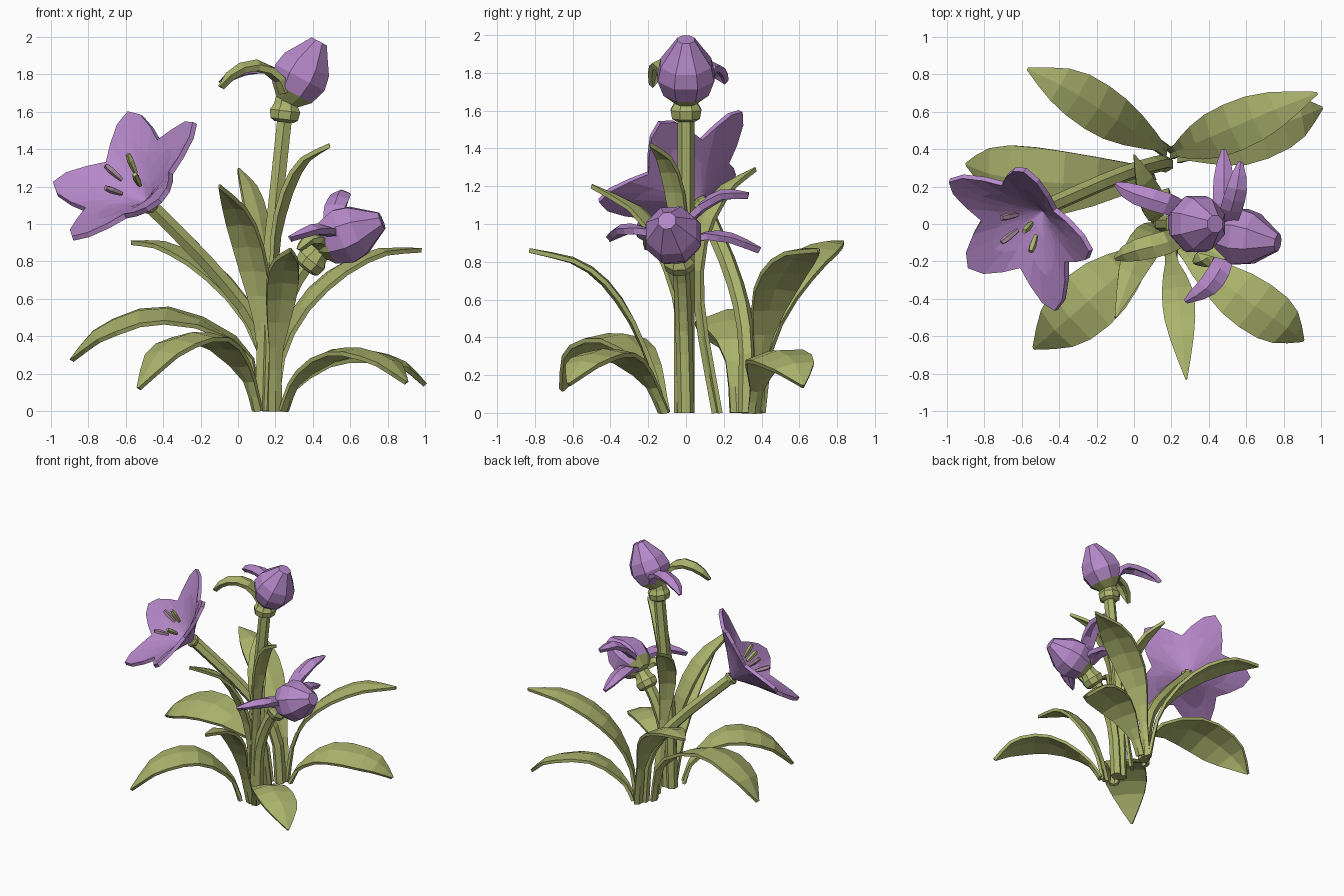
import bpy, math
from mathutils import Vector as V

if "Cube" in bpy.data.objects:
    bpy.data.objects.remove(bpy.data.objects["Cube"])


def material(name, rgb):
    m = bpy.data.materials.new(name)
    m.diffuse_color = (*rgb, 1)
    m.use_nodes = True
    m.node_tree.nodes["Principled BSDF"].inputs["Base Color"].default_value = m.diffuse_color
    return m


GREEN = material("leaf green", (0.41, 0.46, 0.155))
PURPLE = material("petal purple", (0.46, 0.245, 0.58))
MAUVE = material("stamen mauve", (0.42, 0.27, 0.36))


def spline(pts, n):
    """n+1 samples of a Catmull-Rom curve through pts."""
    p = [V(q) for q in pts]
    p = [2 * p[0] - p[1]] + p + [2 * p[-1] - p[-2]]
    out = []
    for k in range(n + 1):
        s = k / n * (len(p) - 3)
        i = min(int(s), len(p) - 4)
        t = s - i
        a, b, c, d = p[i:i + 4]
        out.append(0.5 * (2 * b + (c - a) * t + (2 * a - 5 * b + 4 * c - d) * t * t
                          + (3 * b - a - 3 * c + d) * t ** 3))
    return out


def tangents(p):
    return [(p[min(i + 1, len(p) - 1)] - p[max(i - 1, 0)]).normalized() for i in range(len(p))]


def make(name, verts, faces, mats, thick=0):
    me = bpy.data.meshes.new(name)
    me.from_pydata([tuple(v) for v in verts], [], faces)
    for m in mats:
        me.materials.append(m)
    ob = bpy.data.objects.new(name, me)
    bpy.context.collection.objects.link(ob)
    if thick:
        mod = ob.modifiers.new("thickness", 'SOLIDIFY')
        mod.thickness = thick
        mod.offset = 0
    return ob


def tube(name, p, radii, sides, mats, split=0):
    """Rings swept along p; side faces from ring number 'split' on use the last material."""
    verts, faces = [], []
    for c, t, r in zip(p, tangents(p), radii):
        u = V((0, 1, 0)).cross(t).normalized()
        w = t.cross(u)
        for k in range(sides):
            a = 2 * math.pi * (k + 0.5) / sides
            verts.append(c + r * (math.cos(a) * u + math.sin(a) * w))
    n = len(p)
    for i in range(n - 1):
        for k in range(sides):
            j = (k + 1) % sides
            faces.append((i * sides + k, i * sides + j, (i + 1) * sides + j, (i + 1) * sides + k))
    faces += [tuple(range(sides))[::-1], tuple(range((n - 1) * sides, n * sides))]
    ob = make(name, verts, faces, mats)
    for i, f in enumerate(ob.data.polygons):
        ring = i // sides if i < (n - 1) * sides else (0 if i == (n - 1) * sides else n)
        f.material_index = len(mats) - 1 if ring >= split else 0
    return ob


LEAF = [.2, .2, .25, .45, .72, .93, 1, .95, .75, .42, .04]
CURL = [.8, .95, 1, .95, .85, .6, .1]


def leaf(name, pts, half, mat=GREEN, shape=LEAF, thick=0.024, base=0.032, fold=-.12, roll=0):
    """Blade along a curve: channelled at its base, folded by 'fold' and tilted by 'roll' further out."""
    n = len(shape) - 1
    p = spline(pts, n)
    d = p[-1] - p[0]
    side = V((d.x, d.y, 0)).cross(V((0, 0, 1))).normalized()
    verts, faces = [], []
    for i, (c, t) in enumerate(zip(p, tangents(p))):
        w = half * shape[i]
        if i < n * 0.6:
            w = max(w, base)
        up = side.cross(t).normalized() * w
        k = min(1, i / n / .5)
        f, r = .3 * (1 - k) + fold * k, roll * k
        verts += [c - side * w + up * (f - r), c - up * f * .4, c + side * w + up * (f + r)]
    for i in range(n):
        a = 3 * i
        faces += [(a, a + 1, a + 4, a + 3), (a + 1, a + 2, a + 5, a + 4)]
    return make(name, verts, faces, [mat], thick)


# Stems
R = [.045] * 9
tube("main_stem", spline([(.13, 0, 0), (.15, 0, .6), (.2, 0, 1.1), (.25, 0, 1.57)], 8), R, 6, [GREEN])
tube("left_stem", spline([(.17, .32, 0), (.12, .32, .4), (-.1, .25, .72), (-.47, .09, 1.1)], 8), R, 6, [GREEN])
tube("right_stem", spline([(.18, 0, 0), (.2, -.01, .4), (.29, -.02, .66), (.38, -.03, .8)], 8), R, 6, [GREEN])

# Leaves, from the low spreading ones to the upright ones
leaf("low_left_leaf", [(.1, .27, 0), (.03, .25, .33), (-.38, .22, .53), (-.72, .26, .44), (-.89, .32, .27)], .18, roll=.22)
leaf("low_front_left_leaf", [(.1, -.12, 0), (.04, -.17, .2), (-.15, -.33, .4), (-.38, -.53, .34), (-.53, -.66, .12)], .17)
leaf("low_front_right_leaf", [(.25, -.12, 0), (.32, -.2, .17), (.55, -.37, .32), (.78, -.53, .28), (.9, -.62, .15)], .14)
leaf("low_back_right_leaf", [(.24, .36, 0), (.32, .38, .15), (.55, .44, .31), (.85, .56, .27), (1, .62, .14)], .14, roll=-.2)
leaf("high_back_right_leaf", [(.2, .38, 0), (.25, .4, .35), (.42, .47, .66), (.7, .59, .84), (.98, .7, .86)], .13)
leaf("high_back_left_leaf", [(.17, .39, 0), (.1, .44, .4), (-.1, .56, .72), (-.35, .72, .88), (-.57, .83, .9)], .13)
leaf("front_leaf", [(.2, -.12, 0), (.2, -.2, .28), (.23, -.35, .6), (.25, -.55, .79), (.28, -.83, .86)], .085)
leaf("upright_front_leaf", [(.15, -.03, 0), (.13, -.02, .4), (.09, -.06, .75), (.0, -.22, 1.05), (-.1, -.5, 1.2)], .09)
leaf("upright_back_leaf", [(.16, .17, 0), (.16, .08, .5), (.13, .06, .9), (.07, .19, 1.17), (0, .37, 1.29)], .07)
leaf("upright_right_leaf", [(.17, -.03, 0), (.19, -.03, .7), (.22, -.04, 1.05), (.33, -.1, 1.32), (.49, -.19, 1.42)], .055)


# Buds: a green knob, then a faceted body that is green at its foot
def bud(name, knob, knob_dir, foot, axis):
    kd, ax = V(knob_dir).normalized(), V(axis).normalized()
    k = [(0, .055), (.015, .08), (.06, .088), (.09, .07), (.14, .06)]
    b = [(0, .065), (.06, .13), (.15, .162), (.23, .145), (.31, .09), (.37, .05)]
    tube(name + "_knob", [V(knob) + kd * s for s, _ in k], [r for _, r in k], 8, [GREEN])
    tube(name + "_body", [V(foot) + ax * s for s, _ in b], [r for _, r in b], 8, [GREEN, PURPLE], 1)


bud("top_bud", (.245, 0, 1.545), (.12, 0, 1), (.26, 0, 1.65), (.47, 0, .88))
bud("right_bud", (.36, -.03, .76), (.6, -.08, .75), (.43, -.045, .88), (.37, -.06, .15))


# Curled petals and sepals around the buds
def curl(name, pts, mat=PURPLE, half=.055):
    leaf(name, pts, half, mat, CURL, .035, .02, -.35)


curl("top_green_curl", [(.24, -.07, 1.7), (.2, -.09, 1.8), (.1, -.12, 1.855), (-.02, -.15, 1.82), (-.09, -.18, 1.73)], GREEN, .06)
curl("top_purple_curl", [(.24, .08, 1.72), (.2, .1, 1.81), (.1, .13, 1.84), (-.02, .17, 1.81), (-.09, .21, 1.75)])
curl("right_upper_curl", [(.5, .0, .98), (.52, .08, 1.09), (.55, .19, 1.16), (.57, .33, 1.15)])
curl("right_lower_curl", [(.47, .02, .9), (.48, .11, .94), (.48, .24, .93), (.48, .39, .86)])
curl("right_front_curl", [(.5, -.13, .93), (.46, -.24, .97), (.39, -.34, .975), (.28, -.41, .92)])
curl("right_green_curl", [(.45, -.1, .87), (.42, -.16, .92), (.37, -.19, .92), (.33, -.2, .86)], GREEN, .05)

# Open five-petalled flower
mean = V((-.62, -.062, 1.28))
n = V((-.54, -.53, .65)).normalized()
u = V((.028, .352, .34))
u = (u - n * u.dot(n)).normalized()
w = n.cross(u)
apex = mean - n * .26
outline = []
for petal in range(5):
    for off, f in ((-22, .74), (-10, .91), (0, 1), (10, .91), (22, .74), (36, .6)):
        outline.append((math.radians(72 * petal + off), f * .475))
profile = [(0, 0), (.1, .075), (.28, .185), (.5, .27)]


def height(r):
    for (r0, h0), (r1, h1) in zip(profile, profile[1:]):
        if r <= r1 + 1e-6:
            return h0 + (h1 - h0) * (r - r0) / (r1 - r0)


verts, faces, N = [apex], [], len(outline)
for s in (.25, .62, 1):
    for a, r in outline:
        verts.append(apex + (u * math.cos(a) + w * math.sin(a)) * r * s + n * height(r * s))
for k in range(N):
    j = (k + 1) % N
    faces.append((0, 1 + k, 1 + j))
    for i in (0, 1):
        faces.append((1 + i * N + k, 1 + (i + 1) * N + k, 1 + (i + 1) * N + j, 1 + i * N + j))
make("open_flower", verts, faces, [PURPLE], .028)
tube("flower_collar", [apex - n * .035, apex - n * .01, apex + n * .005], [.045, .055, .05], 8, [GREEN])

# Stamens and pistil: short anthers standing in the cup
for i, (p, m) in enumerate([((-.57, -.02, 1.33), GREEN), ((-.67, .04, 1.28), MAUVE),
                            ((-.67, -.07, 1.18), MAUVE), ((-.54, -.11, 1.24), GREEN)]):
    d = V(p) - apex
    tube("pistil" if i == 0 else f"stamen_{i}", [apex + d * s for s in (.74, .85, 1.05, 1.2)],
         [.012, .016, .02, .014], 5, [m])
